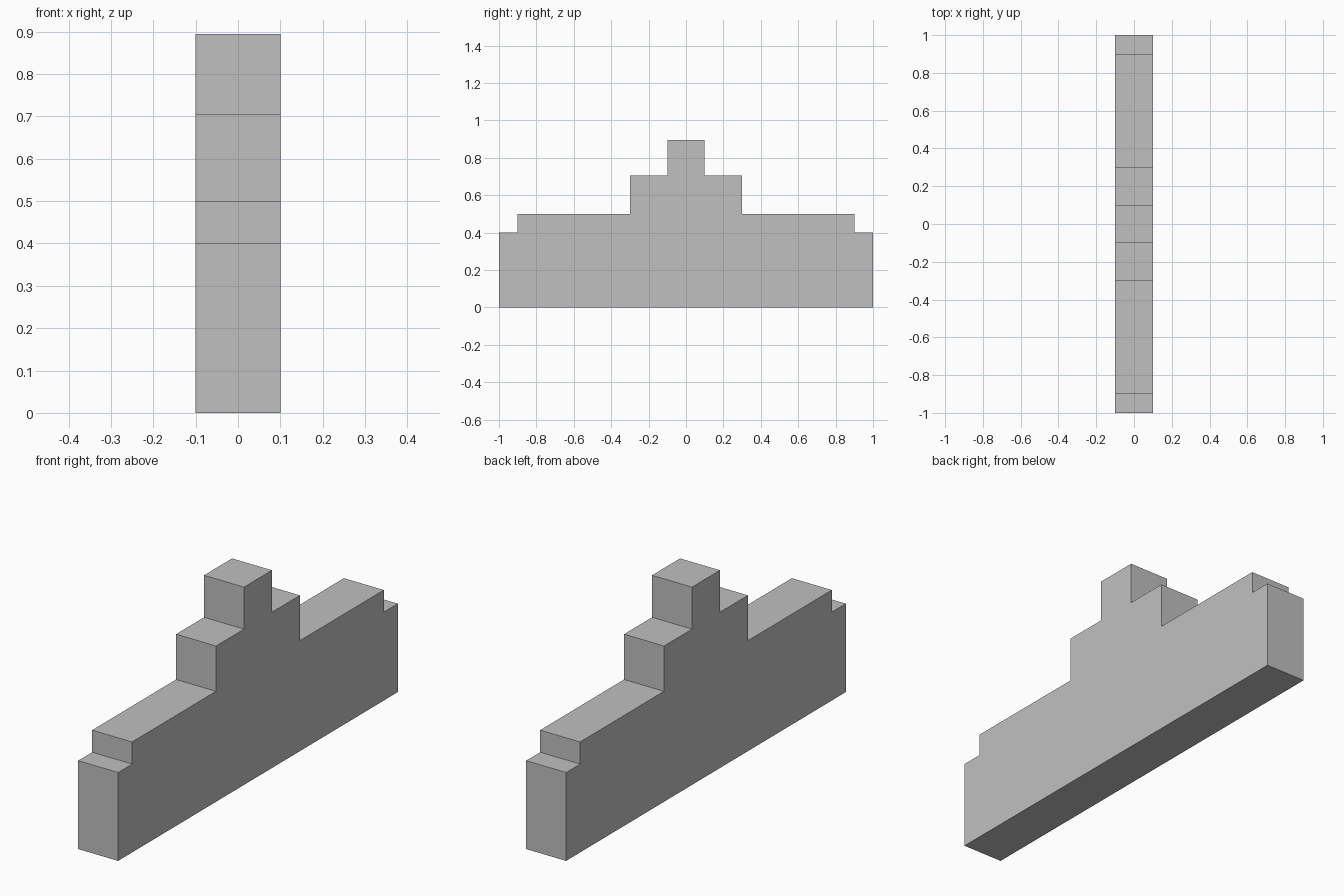
import bpy
import bmesh

cube = bpy.data.objects.get("Cube")
if cube:
    bpy.data.objects.remove(cube, do_unlink=True)

# Plain grey surface
GREY = (0.53, 0.53, 0.53, 1)
grey = bpy.data.materials.new("plain grey")
grey.use_nodes = True
grey.diffuse_color = GREY
grey.node_tree.nodes["Principled BSDF"].inputs["Base Color"].default_value = GREY

# Stepped outline: (half length, height) of each tier, bottom to top
HALF_WIDTH = 0.1
TIERS = [(1.0, 0.4), (0.9, 0.5), (0.3, 0.705), (0.1, 0.895)]

back_steps = []
base = 0
for reach, top in TIERS:
    back_steps += [(reach, base), (reach, top)]
    base = top
outline = back_steps + [(-y, z) for y, z in reversed(back_steps)]

# Extrude the outline across the thickness into one solid wall
bm = bmesh.new()
side = bm.faces.new([bm.verts.new((-HALF_WIDTH, y, z)) for y, z in outline])
extruded = bmesh.ops.extrude_face_region(bm, geom=[side], use_keep_orig=True)
moved = [v for v in extruded["geom"] if isinstance(v, bmesh.types.BMVert)]
bmesh.ops.translate(bm, verts=moved, vec=(2 * HALF_WIDTH, 0, 0))
bmesh.ops.recalc_face_normals(bm, faces=bm.faces)

mesh = bpy.data.meshes.new("stepped_wall")
bm.to_mesh(mesh)
bm.free()
mesh.materials.append(grey)
wall = bpy.data.objects.new("stepped_wall", mesh)
bpy.context.collection.objects.link(wall)
